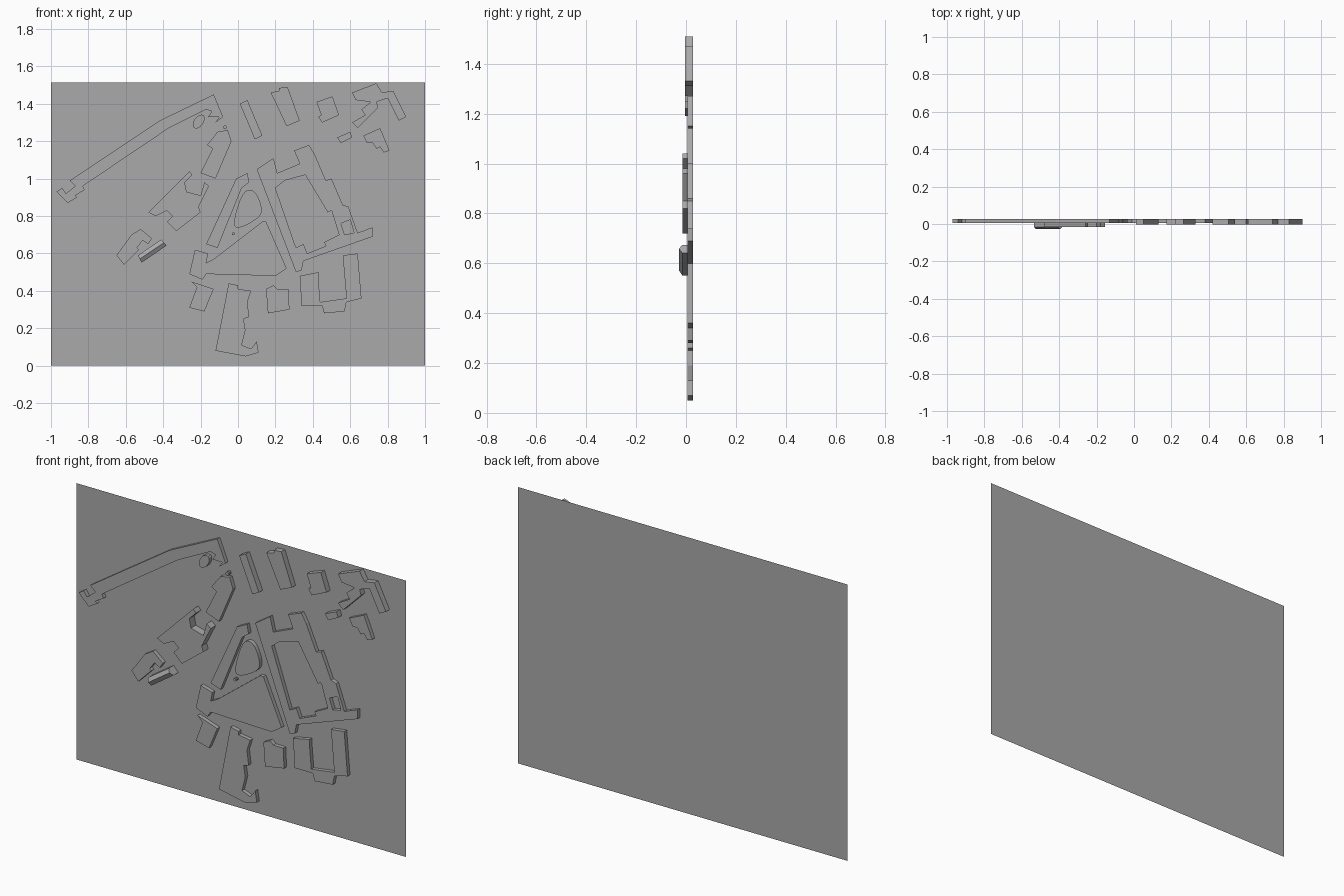
import bpy
import bmesh
import math
from mathutils import Vector

cube = bpy.data.objects.get("Cube")
if cube:
    bpy.data.objects.remove(cube, do_unlink=True)

GROUND = .028                      # back plane that carries every block
LOW, MEDIUM, TALL = .006, -.004, -.015   # front faces of the blocks

stone = bpy.data.materials.new("plain_grey")
stone.use_nodes = True
stone.diffuse_color = (.4, .4, .4, 1)
stone.node_tree.nodes["Principled BSDF"].inputs["Base Color"].default_value = stone.diffuse_color


def add_object(name, mesh):
    mesh.materials.append(stone)
    item = bpy.data.objects.new(name, mesh)
    bpy.context.collection.objects.link(item)
    return item


def block(name, front, outline, *courtyards):
    """Extrude an outline with optional courtyards from the ground to its front face."""
    bm = bmesh.new()
    edges = []
    for loop in (outline, *courtyards):
        verts = [bm.verts.new((x, GROUND, z)) for x, z in loop]
        edges += [bm.edges.new((v, verts[i - 1])) for i, v in enumerate(verts)]
    bmesh.ops.triangle_fill(bm, edges=edges, use_beauty=True, use_dissolve=False)
    top = bmesh.ops.extrude_face_region(bm, geom=bm.faces[:], use_keep_orig=True)["geom"]
    raised = [g for g in top if isinstance(g, bmesh.types.BMVert)]
    bmesh.ops.translate(bm, verts=raised, vec=(0, front - GROUND, 0))
    bmesh.ops.recalc_face_normals(bm, faces=bm.faces[:])
    # The hidden underside is dropped
    hidden = [f for f in bm.faces if all(v.co.y > GROUND - .001 for v in f.verts)]
    bmesh.ops.delete(bm, geom=hidden, context='FACES')
    mesh = bpy.data.meshes.new(name)
    bm.to_mesh(mesh)
    bm.free()
    return add_object(name, mesh)


def oval(cx, cz, long, short, tilt=0, sides=16):
    """Outline of a tilted ellipse."""
    points = []
    for i in range(sides):
        a = math.tau * i / sides
        u, v = long * math.cos(a), short * math.sin(a)
        points.append((cx + u * math.cos(tilt) - v * math.sin(tilt),
                       cz + u * math.sin(tilt) + v * math.cos(tilt)))
    return points


def rounded(points, passes=2):
    """Soften an outline by cutting its corners."""
    for step in range(passes):
        pairs = [(Vector(p), Vector(points[i - 1])) for i, p in enumerate(points)]
        points = [q for b, a in pairs for q in (a.lerp(b, .25), a.lerp(b, .75))]
    return points


# Ground sheet
sheet = bpy.data.meshes.new("ground_sheet")
sheet.from_pydata([(x, GROUND, z) for x, z in ((-1, 0), (1, 0), (1, 1.515), (-1, 1.515))],
                  [], [(0, 1, 2, 3)])
add_object("ground_sheet", sheet)

# Upper left: long bent wing and its neighbours
block("long_wing", LOW, [
    (-.97, .93), (-.94, .95), (-.92, .92), (-.87, .96), (-.9, .99), (-.42, 1.31),
    (-.13, 1.45), (-.08, 1.33), (-.12, 1.3), (-.1, 1.33), (-.16, 1.33), (-.14, 1.36),
    (-.17, 1.37), (-.37, 1.27), (-.83, .96), (-.82, .94), (-.87, .91), (-.86, .9), (-.91, .87)])
block("oval_pavilion", LOW, oval(-.21, 1.305, .042, .025, math.radians(55)))
block("round_post_upper", LOW, oval(-.07, 1.275, .01, .01, sides=10))
block("angled_hall", LOW, [
    (-.2, 1.03), (-.135, 1.16), (-.165, 1.18), (-.11, 1.25), (-.055, 1.26),
    (-.035, 1.2), (-.12, 1)])

# Left: stepped tall hall, workshop and gabled house
block("stepped_hall", TALL, [
    (-.48, .82), (-.26, 1.04), (-.245, 1.02), (-.285, .98), (-.275, .93), (-.2, .91),
    (-.18, .98), (-.155, .96), (-.21, .85), (-.2, .82), (-.33, .72), (-.38, .77),
    (-.35, .8), (-.38, .83), (-.44, .8)])
block("workshop", LOW, [
    (-.65, .59), (-.57, .7), (-.52, .73), (-.46, .68), (-.48, .65), (-.51, .67),
    (-.54, .63), (-.53, .62), (-.61, .54)])
corners = [(-.535, .59), (-.41, .674), (-.382, .642), (-.515, .551)]
house = block("house_walls", TALL, corners)
eaves = [Vector((x, TALL, z)) for x, z in corners]
rise = Vector((0, -GROUND - TALL, 0))
ridge = [(eaves[0] + eaves[3]) / 2 + rise, (eaves[1] + eaves[2]) / 2 + rise]
roof = bpy.data.meshes.new("house_roof")
roof.from_pydata(eaves + ridge, [], [(0, 4, 5, 1), (3, 2, 5, 4), (0, 3, 4), (1, 5, 2)])
add_object("house_roof", roof)

# Upper right: row of small blocks
block("narrow_slab", MEDIUM, [(.01, 1.4), (.05, 1.42), (.13, 1.23), (.09, 1.21)])
block("wide_slab", MEDIUM, [
    (.175, 1.46), (.22, 1.47), (.22, 1.485), (.265, 1.49), (.33, 1.31), (.26, 1.28)])
block("notched_block", MEDIUM, [
    (.42, 1.41), (.505, 1.44), (.54, 1.34), (.45, 1.3), (.43, 1.33), (.445, 1.34)])
block("corner_cluster", MEDIUM, [
    (.61, 1.46), (.74, 1.51), (.77, 1.46), (.83, 1.47), (.9, 1.33), (.86, 1.31),
    (.8, 1.43), (.74, 1.41), (.75, 1.38), (.64, 1.27), (.61, 1.3), (.68, 1.34),
    (.66, 1.37), (.71, 1.41), (.63, 1.42)])
block("small_shed", MEDIUM, [(.53, 1.22), (.6, 1.25), (.61, 1.22), (.55, 1.19)])
block("stepped_block", LOW, [
    (.67, 1.23), (.76, 1.27), (.81, 1.15), (.78, 1.14), (.76, 1.17), (.74, 1.16),
    (.72, 1.19), (.69, 1.19)])

# Centre: triangular group around the courtyards
block("left_wing", LOW, [
    (-.17, .65), (-.01, 1), (.05, 1.03), (.06, .98), (.02, .95), (-.11, .63)])
block("rounded_hall", LOW, rounded([
    (-.02, .72), (-.02, .8), (.03, .94), (.09, .94), (.13, .85), (.12, .79)]))
block("round_post_lower", LOW, oval(-.025, .705, .008, .008, sides=10))
block("triangle_hall", LOW, [
    (-.26, .49), (-.23, .62), (-.16, .6), (-.17, .55), (-.13, .57), (.13, .77),
    (.15, .77), (.26, .52), (.2, .48), (-.17, .49), (-.19, .46)])
block("courtyard_hall", LOW, [
    (.1, 1.05), (.19, 1.11), (.21, 1.03), (.33, 1.08), (.3, 1.15), (.38, 1.18),
    (.41, 1.13), (.47, .99), (.5, 1), (.56, .86), (.59, .85), (.64, .71), (.72, .74),
    (.72, .69), (.35, .56), (.34, .51), (.31, .5)],
    [(.2, .95), (.25, .99), (.36, 1.02), (.48, .82), (.5, .83), (.54, .7), (.46, .66),
     (.47, .64), (.37, .6), (.35, .65), (.31, .63)],
    [(.55, .76), (.6, .78), (.62, .71), (.57, .7)])

# Bottom: row of front blocks
block("front_block_left", LOW, [
    (-.25, .45), (-.13, .41), (-.18, .29), (-.26, .31), (-.22, .42)])
block("front_block_long", LOW, [
    (-.05, .44), (0, .43), (0, .41), (.07, .4), (.05, .34), (.06, .26), (.03, .25),
    (.04, .19), (.02, .11), (.07, .09), (.1, .13), (.11, .07), (.04, .05), (-.12, .08)])
block("front_block_square", LOW, [
    (.15, .41), (.19, .43), (.21, .41), (.27, .41), (.275, .3), (.16, .28)])
block("front_block_right", LOW, [
    (.33, .48), (.43, .5), (.43, .46), (.44, .34), (.58, .36), (.56, .59), (.64, .6),
    (.66, .36), (.58, .34), (.57, .29), (.46, .28), (.45, .32), (.34, .32)])
